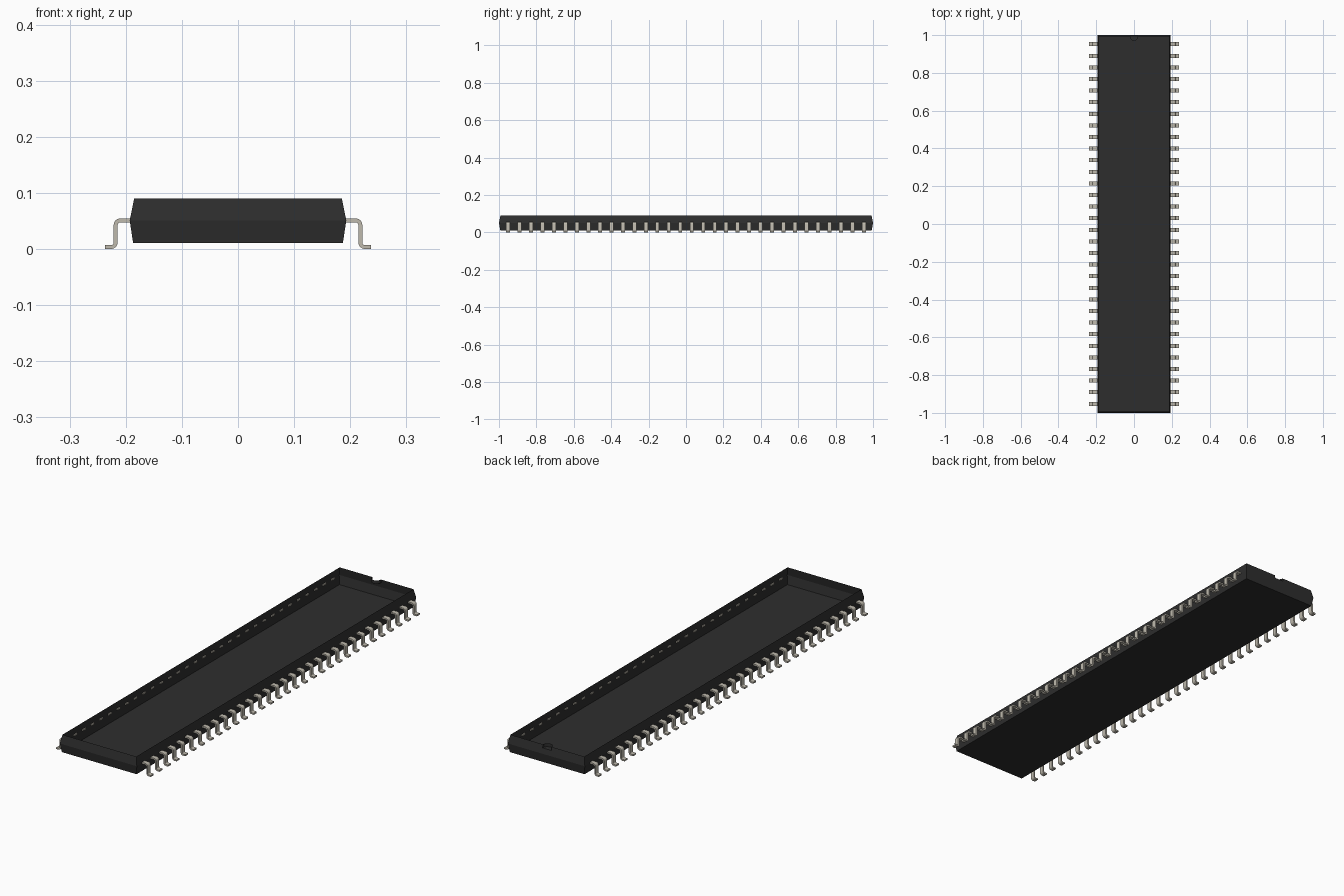
import bpy, bmesh
from math import sin, cos, pi
from mathutils import Vector

cube = bpy.data.objects.get("Cube")
if cube:
    bpy.data.objects.remove(cube, do_unlink=True)


def material(name, color, rough):
    m = bpy.data.materials.new(name)
    m.use_nodes = True
    m.diffuse_color = color
    node = m.node_tree.nodes["Principled BSDF"]
    node.inputs["Base Color"].default_value = color
    node.inputs["Roughness"].default_value = rough
    return m


black = material("black_plastic", (0.027, 0.027, 0.027, 1), 0.6)
metal = material("tinned_metal", (0.52, 0.49, 0.42, 1), 0.5)


def finish(name, bm, mat):
    mesh = bpy.data.meshes.new(name)
    bm.to_mesh(mesh)
    bm.free()
    mesh.materials.append(mat)
    obj = bpy.data.objects.new(name, mesh)
    bpy.context.collection.objects.link(obj)
    return obj


# Package body: open-topped shell, widest at the middle seam
BOTTOM, SEAM, TOP = 0.011, 0.051, 0.09
NOTCH_R, NOTCH_Z = 0.022, 0.075
TOP_Y = 0.992

bm = bmesh.new()


def ring(x, y, z):
    corners = [(-x, -y), (x, -y), (x, y), (-x, y)]
    return [bm.verts.new((cx, cy, z)) for cx, cy in corners]


bottom = ring(0.187, 0.993, BOTTOM)
seam = ring(0.193, 1.0, SEAM)
top = ring(0.185, TOP_Y, TOP)
bm.faces.new(bottom[::-1])
for i in range(4):
    j = (i + 1) % 4
    bm.faces.new((bottom[i], bottom[j], seam[j], seam[i]))
    if i != 2:
        bm.faces.new((seam[i], seam[j], top[j], top[i]))

# Back wall with the orientation notch cut out of its upper edge
low_y = TOP_Y + (1.0 - TOP_Y) * (TOP - NOTCH_Z) / (TOP - SEAM)
n_top = [bm.verts.new((s * NOTCH_R, TOP_Y, TOP)) for s in (1, -1)]
n_low = [bm.verts.new((s * NOTCH_R, low_y, NOTCH_Z)) for s in (1, -1)]
bm.faces.new((seam[2], seam[3], top[3], n_top[1], n_low[1], n_low[0], n_top[0], top[2]))

# Half-round pocket behind the notch
STEPS = 12
upper, lower = [n_top[0]], [n_low[0]]
for k in range(1, STEPS):
    a = pi * k / STEPS
    x, y = NOTCH_R * cos(a), TOP_Y - NOTCH_R * sin(a)
    upper.append(bm.verts.new((x, y, TOP)))
    lower.append(bm.verts.new((x, y, NOTCH_Z)))
upper.append(n_top[1])
lower.append(n_low[1])
for k in range(STEPS):
    bm.faces.new((lower[k], lower[k + 1], upper[k + 1], upper[k]))
bm.faces.new(lower[::-1])
finish("package_body", bm, black)


# Gull-wing lead: centre line with rounded bends, thickened to a strip
LEADS, SPAN, WIDTH, THICK, BEND = 32, 0.952, 0.021, 0.007, 0.008


def lead_profile():
    path = [(0.188, SEAM)]
    for k in range(5):
        a = pi / 2 * k / 4
        path.append((0.218 - BEND + BEND * sin(a), SEAM - BEND + BEND * cos(a)))
    for k in range(5):
        a = pi / 2 * k / 4
        path.append((0.218 + BEND - BEND * cos(a), THICK / 2 + BEND - BEND * sin(a)))
    path.append((0.237, THICK / 2))
    pts = [Vector(p) for p in path]
    outer, inner = [], []
    for i, p in enumerate(pts):
        t = (pts[min(i + 1, len(pts) - 1)] - pts[max(i - 1, 0)]).normalized()
        if i in (0, len(pts) - 1):
            t = Vector((1, 0))
        n = Vector((-t.y, t.x)) * THICK / 2
        outer.append(p + n)
        inner.append(p - n)
    return outer, inner


def add_lead(bm, side, y):
    outer, inner = lead_profile()
    rows = []
    for o, i in zip(outer, inner):
        rows.append([bm.verts.new((side * p.x, y + w * WIDTH / 2, p.y))
                     for p, w in ((o, -1), (o, 1), (i, 1), (i, -1))])
    for a, b in zip(rows, rows[1:]):
        for k in range(4):
            m = (k + 1) % 4
            bm.faces.new((a[k], a[m], b[m], b[k]))
    bm.faces.new(rows[0])
    bm.faces.new(rows[-1][::-1])


for name, side in (("left_leads", 1), ("right_leads", -1)):
    bm = bmesh.new()
    for i in range(LEADS):
        add_lead(bm, side, -SPAN + 2 * SPAN * i / (LEADS - 1))
    bmesh.ops.recalc_face_normals(bm, faces=bm.faces[:])
    obj = finish(name, bm, metal)
    bpy.ops.object.select_all(action="DESELECT")
    obj.select_set(True)
    bpy.context.view_layer.objects.active = obj
    bpy.ops.object.shade_smooth_by_angle()
